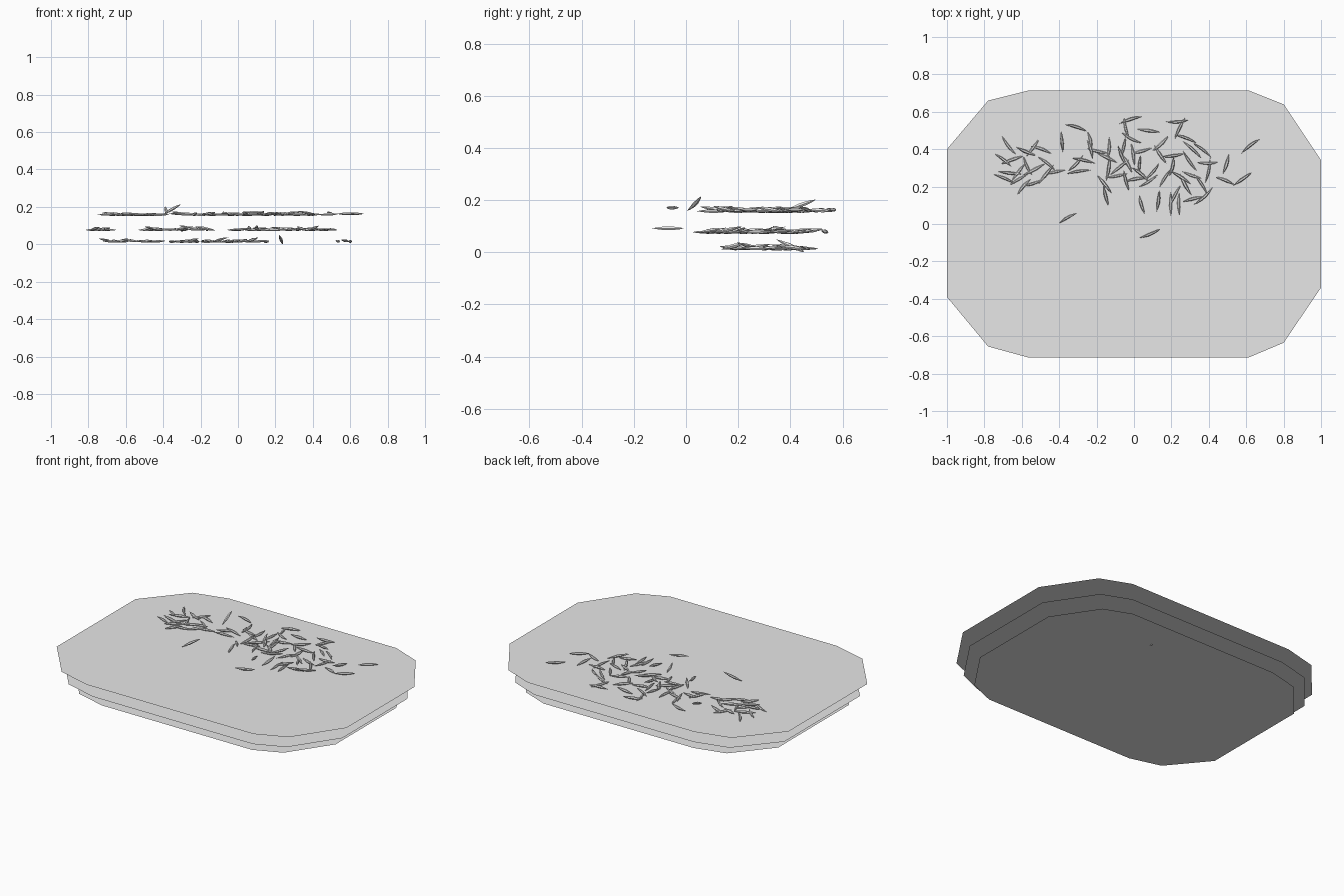
import bpy
import bmesh
import math
import random
from mathutils import Matrix, Vector

random.seed(7)
cube = bpy.data.objects.get("Cube")
if cube:
    bpy.data.objects.remove(cube, do_unlink=True)

# One pale grey for everything
grey = bpy.data.materials.new("pale_grey")
grey.use_nodes = True
colour = (0.8, 0.8, 0.8, 1)
grey.diffuse_color = colour
grey.node_tree.nodes["Principled BSDF"].inputs["Base Color"].default_value = colour

OUTLINE = [(-1, -.39), (-.78, -.655), (-.56, -.715), (.61, -.715), (.8, -.635), (1, -.34),
           (1, .34), (.8, .64), (.61, .715), (-.56, .715), (-.78, .66), (-1, .4)]
SIDES = 6
RINGS = [(-.6, .55), (-.15, 1), (.3, .9), (.75, .5)]  # position along half length, girth


def finish(name, bm):
    mesh = bpy.data.meshes.new(name)
    bm.to_mesh(mesh)
    bm.free()
    mesh.materials.append(grey)
    obj = bpy.data.objects.new(name, mesh)
    bpy.context.collection.objects.link(obj)
    return obj


def sheet(name, z, scale):
    """Flat sheet with clipped corners."""
    bm = bmesh.new()
    bm.faces.new([bm.verts.new((x * scale, y * scale, z)) for x, y in OUTLINE])
    return finish(name, bm)


def needle(bm, x, y, z, turn, tilt, half):
    """Slightly bent, pointed spindle."""
    place = (Matrix.Translation((x, y, z)) @ Matrix.Rotation(turn, 4, 'Z')
             @ Matrix.Rotation(tilt, 4, 'Y'))
    bend = random.uniform(-.008, .008)
    girth = random.uniform(.007, .009)

    def vert(t, a, r):
        return bm.verts.new(place @ Vector((t * half, bend * t * t + r * math.cos(a),
                                            r * math.sin(a))))

    tail, tip = vert(-1, 0, 0), vert(1, 0, 0)
    loops = [[vert(t, math.tau * i / SIDES, girth * g) for i in range(SIDES)]
             for t, g in RINGS]
    for i in range(SIDES):
        j = (i + 1) % SIDES
        bm.faces.new((tail, loops[0][j], loops[0][i]))
        bm.faces.new((tip, loops[-1][i], loops[-1][j]))
        for a, b in zip(loops, loops[1:]):
            bm.faces.new((a[i], a[j], b[j], b[i]))


def scatter(name, plane, patches, strays):
    """Needles strewn over elliptical patches, resting on a sheet."""
    bm = bmesh.new()
    spots = []
    for count, cx, cy, rx, ry in patches:
        placed = tries = 0
        while placed < count and tries < 3000:
            tries += 1
            a, r = random.uniform(0, math.tau), random.random() ** .6
            p = Vector((cx + rx * r * math.cos(a), cy + ry * r * math.sin(a)))
            if all((p - q).length > .04 for q in spots):
                spots.append(p)
                placed += 1
    for p in spots:
        half = random.uniform(.055, .068)
        tilt = random.gauss(0, .08)
        z = plane + .007 + half * abs(math.sin(tilt)) * .8
        needle(bm, p.x, p.y, z, random.uniform(0, math.tau), tilt, half)
    # Single needles away from the patches
    for x, y, lift, turn, tilt in strays:
        needle(bm, x, y, plane + lift, math.radians(turn), math.radians(tilt), .062)
    bmesh.ops.recalc_face_normals(bm, faces=bm.faces)
    return finish(name, bm)


LOW, MID, TOP = .007, .07, .151
sheet("bottom_sheet", LOW, .9)
sheet("middle_sheet", MID, .96)
sheet("top_sheet", TOP, 1)

# Needles per layer: (count, centre x, centre y, radius x, radius y)
scatter("bottom_needles", LOW,
        [(10, -.55, .33, .19, .15), (24, -.08, .32, .3, .17), (3, .58, .35, .05, .1)],
        [(.23, .4, .018, 80, 24)])
scatter("middle_needles", MID,
        [(8, -.73, .3, .04, .16), (18, -.33, .3, .18, .22), (34, .25, .3, .29, .24)],
        [(.1, -.07, .022, 90, 0)])
scatter("top_needles", TOP,
        [(17, -.59, .31, .18, .12), (52, .1, .31, .42, .22)],
        [(-.355, .035, .035, 30, -27), (.085, -.055, .02, 23, 0), (-.385, .44, .03, 95, -20),
         (-.31, .52, .012, -17, 0), (-.02, .56, .012, 18, 0), (.23, .545, .012, 4, 0),
         (.62, .42, .012, 38, 0), (.58, .24, .012, 35, 0)])
